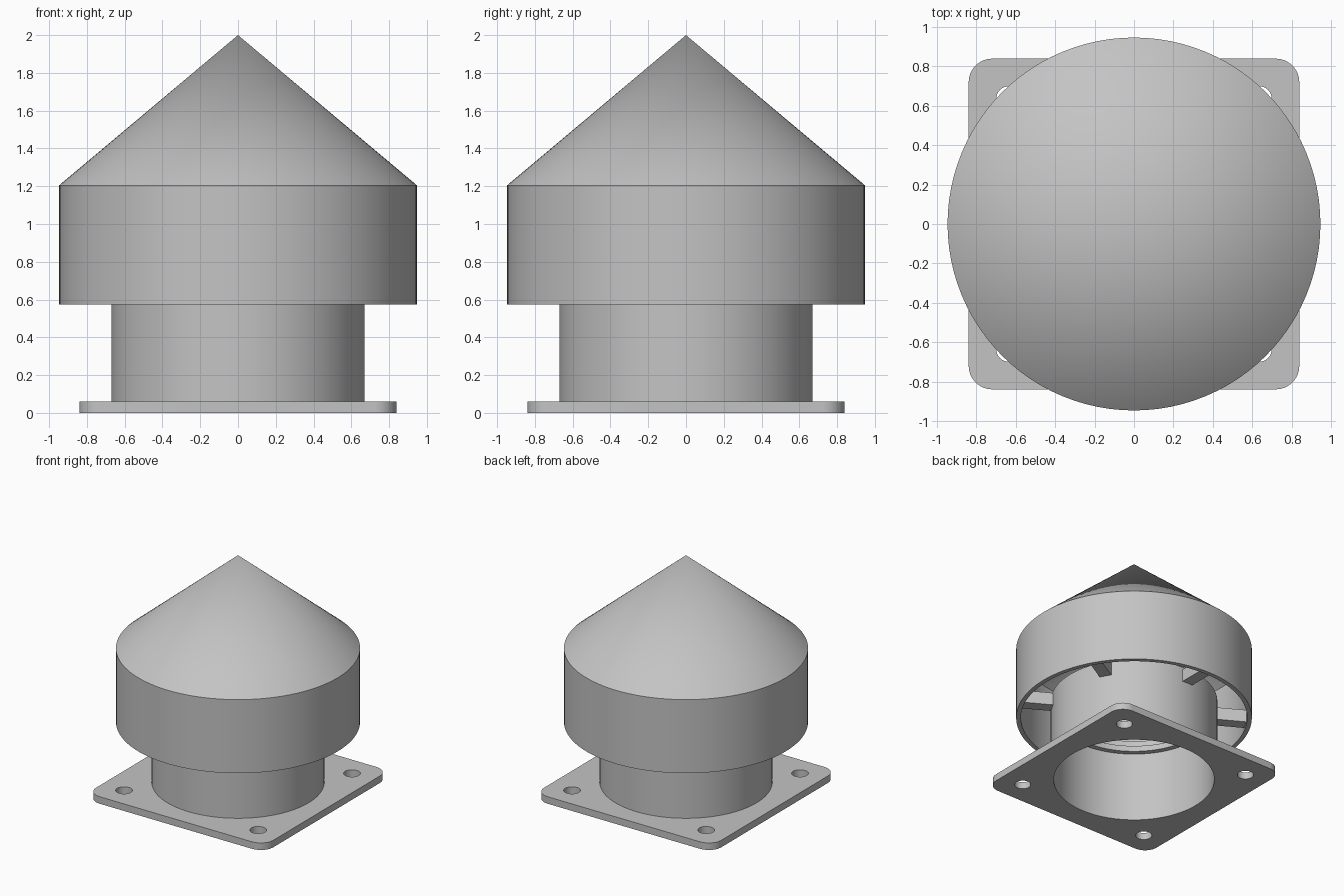
import bpy, bmesh, math
from mathutils import Matrix, Vector

if "Cube" in bpy.data.objects:
    bpy.data.objects.remove(bpy.data.objects["Cube"])

metal = bpy.data.materials.new("light_grey_metal")
metal.diffuse_color = (0.55, 0.55, 0.55, 1)
metal.use_nodes = True
metal.node_tree.nodes["Principled BSDF"].inputs["Base Color"].default_value = metal.diffuse_color


def finish(name, bm):
    bmesh.ops.remove_doubles(bm, verts=bm.verts[:], dist=1e-5)
    bmesh.ops.recalc_face_normals(bm, faces=bm.faces[:])
    mesh = bpy.data.meshes.new(name)
    bm.to_mesh(mesh)
    bm.free()
    mesh.materials.append(metal)
    ob = bpy.data.objects.new(name, mesh)
    bpy.context.collection.objects.link(ob)
    bpy.ops.object.select_all(action='DESELECT')
    ob.select_set(True)
    bpy.context.view_layer.objects.active = ob
    bpy.ops.object.shade_smooth_by_angle(angle=math.radians(30))
    return ob


def lathe(name, profile, n=96):
    """Revolve a closed (radius, z) profile around z."""
    bm = bmesh.new()
    rings = []
    for i in range(n):
        a = 2 * math.pi * i / n
        rings.append([bm.verts.new((r * math.cos(a), r * math.sin(a), z)) for r, z in profile])
    m = len(profile)
    for i in range(n):
        p, q = rings[i], rings[(i + 1) % n]
        for j in range(m):
            k = (j + 1) % m
            if profile[j][0] == 0 and profile[k][0] == 0:
                continue
            bm.faces.new((p[j], q[j], q[k], p[k]))
    return finish(name, bm)


def circle(cx, cy, r, n, start=0.0, sweep=2 * math.pi, closed=True):
    d = n if closed else n - 1
    return [(cx + r * math.cos(start + sweep * i / d),
             cy + r * math.sin(start + sweep * i / d)) for i in range(n)]


# Base plate: rounded square outline with a centre opening and four bolt holes
HALF, CORNER, THICK = 0.84, 0.12, 0.06
outline = []
for i, (sx, sy) in enumerate([(1, 1), (-1, 1), (-1, -1), (1, -1)]):
    c = HALF - CORNER
    outline += circle(sx * c, sy * c, CORNER, 10, i * math.pi / 2, math.pi / 2, False)
loops = [outline, circle(0, 0, 0.645, 96)]
loops += [circle(sx * 0.635, sy * 0.635, 0.065, 32) for sx in (-1, 1) for sy in (-1, 1)]

curve = bpy.data.curves.new("plate_outline", 'CURVE')
curve.dimensions = '2D'
curve.fill_mode = 'BOTH'
curve.extrude = THICK / 2
for pts in loops:
    s = curve.splines.new('POLY')
    s.points.add(len(pts) - 1)
    for p, (x, y) in zip(s.points, pts):
        p.co = (x, y, 0, 1)
    s.use_cyclic_u = True
tmp = bpy.data.objects.new("plate_outline", curve)
bpy.context.collection.objects.link(tmp)
bpy.context.view_layer.update()
plate_mesh = bpy.data.meshes.new_from_object(tmp.evaluated_get(bpy.context.evaluated_depsgraph_get()))
bm = bmesh.new()
bm.from_mesh(plate_mesh)
bmesh.ops.translate(bm, verts=bm.verts[:], vec=(0, 0, THICK / 2))
for f in bm.faces:
    f.material_index = 0
bpy.data.objects.remove(tmp)
finish("base_plate", bm)

# Duct tube with a small inner lip
lathe("duct_tube", [(0.645, 0.0), (0.67, 0.03), (0.67, 0.73), (0.645, 0.73), (0.645, 0.66),
                    (0.60, 0.66), (0.60, 0.61), (0.645, 0.61)])

# Hollow rain cap: skirt and cone
lathe("rain_cap", [(0.91, 0.575), (0.947, 0.575), (0.947, 1.205), (0, 2.0),
                   (0, 1.955), (0.91, 1.19)])

# Six support arms between tube and skirt
bm = bmesh.new()
for k in range(6):
    rot = Matrix.Rotation(math.radians(30 + 60 * k), 4, 'Z')
    mat = rot @ Matrix.Translation(Vector((0.79, 0, 0.655))) @ Matrix.Diagonal((0.26, 0.10, 0.11, 1))
    bmesh.ops.create_cube(bm, size=1, matrix=mat)
finish("support_arms", bm)
